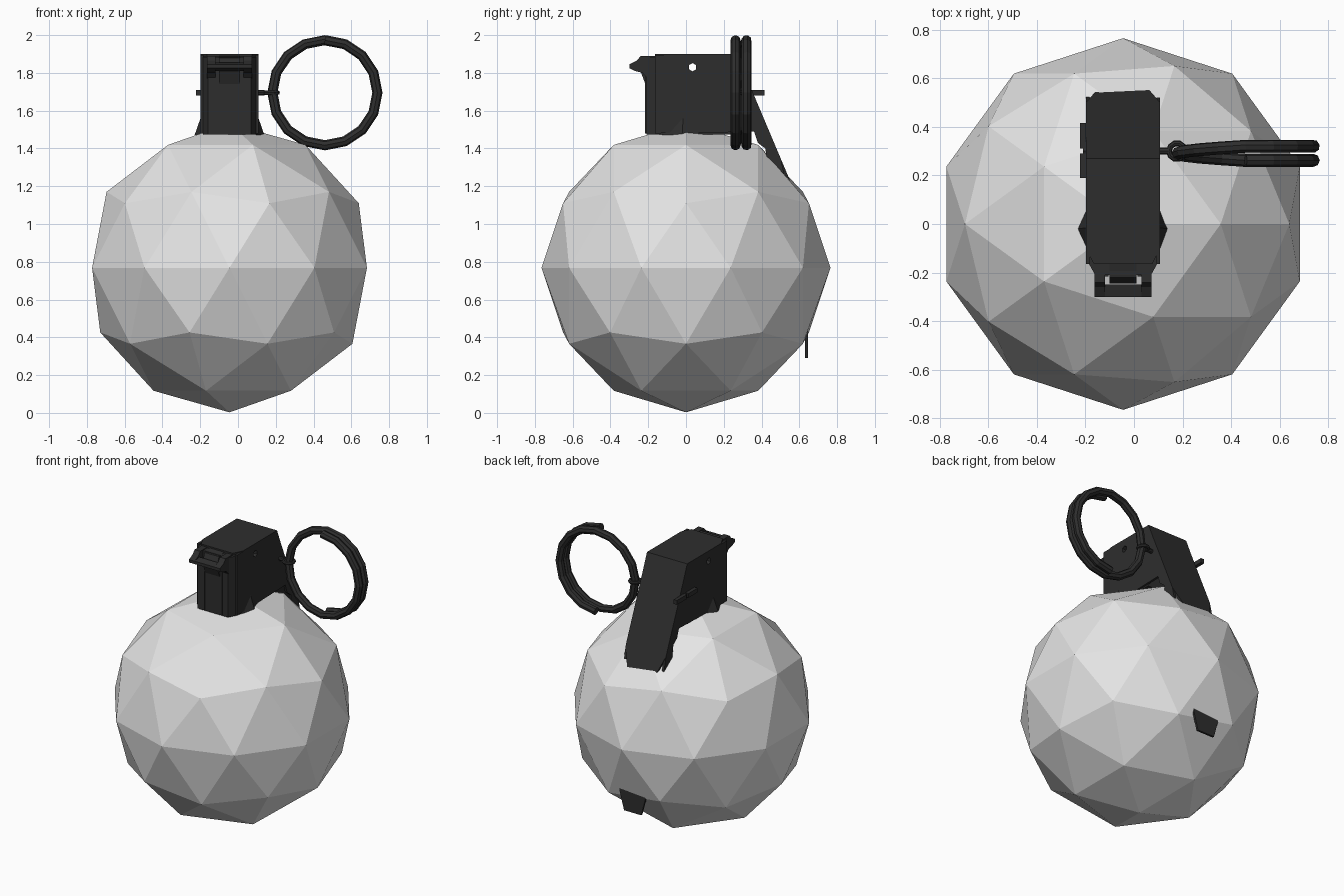
import bpy, bmesh, math
from mathutils import Vector

if "Cube" in bpy.data.objects:
    bpy.data.objects.remove(bpy.data.objects["Cube"])

CX = -0.045  # symmetry plane of the body


def material(name, v):
    m = bpy.data.materials.new(name)
    m.diffuse_color = (v, v, v, 1)
    m.use_nodes = True
    m.node_tree.nodes["Principled BSDF"].inputs["Base Color"].default_value = m.diffuse_color
    return m


GREY = material("light grey", 0.78)
DARK = material("black metal", 0.027)


def finish(name, bm, mat=DARK):
    bmesh.ops.recalc_face_normals(bm, faces=bm.faces[:])
    me = bpy.data.meshes.new(name)
    bm.to_mesh(me)
    bm.free()
    me.materials.append(mat)
    ob = bpy.data.objects.new(name, me)
    bpy.context.collection.objects.link(ob)
    return ob


def loft(name, sections):
    """Join equal-length point loops and cap both ends."""
    bm = bmesh.new()
    loops = [[bm.verts.new(p) for p in s] for s in sections]
    n = len(loops[0])
    for a, b in zip(loops, loops[1:]):
        for i in range(n):
            j = (i + 1) % n
            bm.faces.new((a[i], a[j], b[j], b[i]))
    bm.faces.new(loops[0])
    bm.faces.new(loops[-1])
    return finish(name, bm)


def side_prism(name, profile, x0, x1):
    return loft(name, [[(x, y, z) for y, z in profile] for x in (x0, x1)])


def box(name, x0, x1, y0, y1, z0, z1):
    return side_prism(name, [(y0, z0), (y1, z0), (y1, z1), (y0, z1)], x0, x1)


def tube(name, path, r, closed=False, sides=8):
    cu = bpy.data.curves.new(name, 'CURVE')
    cu.dimensions = '3D'
    cu.bevel_depth = r
    cu.bevel_resolution = (sides - 4) // 2
    cu.use_fill_caps = True
    sp = cu.splines.new('POLY')
    sp.points.add(len(path) - 1)
    for p, c in zip(sp.points, path):
        p.co = (*c, 1)
    sp.use_cyclic_u = closed
    sp.use_smooth = False
    cu.materials.append(DARK)
    ob = bpy.data.objects.new(name, cu)
    bpy.context.collection.objects.link(ob)
    return ob


# faceted ball
bm = bmesh.new()
bmesh.ops.create_icosphere(bm, subdivisions=2, radius=0.765)
bmesh.ops.translate(bm, verts=bm.verts[:], vec=(CX, 0, 0.768))
finish("ball", bm, GREY)

# fuse block with chamfered front corners
outline = [(-0.14, 0.25), (-0.14, -0.165), (-0.115, -0.21),
           (0.115, -0.21), (0.14, -0.165), (0.14, 0.25)]
block = loft("fuse_block", [[(CX + x, y, z) for x, y in outline] for z in (1.475, 1.885)])

# lever strip: (y, z, half width) along its outer face
strip = [(-0.165, 1.9, 0.12), (-0.10, 1.9, 0.153), (0.27, 1.9, 0.153),
         (0.31, 1.80, 0.153), (0.50, 1.35, 0.153), (0.555, 1.22, 0.105),
         (0.645, 1.0, 0.10), (0.645, 0.42, 0.10), (0.645, 0.29, 0.065)]
sections = []
for i, (y, z, w) in enumerate(strip):
    a, b = strip[max(i - 1, 0)], strip[min(i + 1, len(strip) - 1)]
    d = Vector((b[0] - a[0], b[1] - a[1])).normalized() * 0.014
    iy, iz = y + d.y, z - d.x  # inner face offset
    sections.append([(CX - w, y, z), (CX + w, y, z), (CX + w, iy, iz), (CX - w, iy, iz)])
loft("lever_strip", sections)

# lever side flanges and flared feet
flange = [(-0.165, 1.895), (0.27, 1.895), (0.31, 1.80), (0.50, 1.35), (0.53, 1.22),
          (0.45, 1.22), (0.43, 1.33), (0.42, 1.40), (0.38, 1.43), (0.36, 1.49),
          (0.20, 1.485), (-0.165, 1.48)]
holed = [block]
for s, side in ((-1, "left"), (1, "right")):
    holed.append(side_prism(side + "_flange", flange, CX + s * 0.137, CX + s * 0.153))
    foot = bmesh.new()
    pts = [(0.14, -0.13, 1.47), (0.14, 0.09, 1.47), (0.185, -0.02, 1.47), (0.15, -0.015, 1.57)]
    bmesh.ops.convex_hull(foot, input=[foot.verts.new((CX + s * x, y, z)) for x, y, z in pts])
    finish(side + "_foot", foot)

# safety hole through block and flanges
hole = [(0.035 + 0.022 * math.cos(k * math.pi / 3 + math.pi / 6),
         1.83 + 0.022 * math.sin(k * math.pi / 3 + math.pi / 6)) for k in range(6)]
cutter = side_prism("hole_cutter", hole, -0.5, 0.4)
cutter.hide_render = True
cutter.hide_set(True)
for ob in holed:
    m = ob.modifiers.new("hole", 'BOOLEAN')
    m.operation = 'DIFFERENCE'
    m.solver = 'EXACT'
    m.object = cutter

# front hinge: two arms, cross bar, centre tongue, front ribs
arm = [(-0.30, 1.825), (-0.27, 1.81), (-0.23, 1.80), (-0.205, 1.77),
       (-0.16, 1.77), (-0.16, 1.89), (-0.24, 1.89), (-0.26, 1.865), (-0.30, 1.845)]
for s, side in ((-1, "left"), (1, "right")):
    side_prism(side + "_hinge_arm", arm, CX + s * 0.075, CX + s * 0.118)
    box(side + "_front_rib", CX + s * 0.06, CX + s * 0.075, -0.216, -0.20, 1.48, 1.78)
side_prism("hinge_bar", [(-0.30, 1.825), (-0.25, 1.81), (-0.25, 1.855), (-0.30, 1.845)],
           CX - 0.118, CX + 0.118)
side_prism("hinge_tongue", [(-0.245, 1.82), (-0.215, 1.74), (-0.20, 1.74), (-0.14, 1.87),
                            (-0.14, 1.895), (-0.22, 1.88)], CX - 0.055, CX + 0.055)

# safety pin with bent legs and eye
PY, PZ = 0.30, 1.695
tube("pin", [(-0.21, PY, PZ), (0.14, PY, PZ)], 0.014)
box("pin_leg_front", -0.222, -0.197, 0.19, 0.29, PZ - 0.015, PZ + 0.015)
box("pin_leg_back", -0.222, -0.197, 0.31, 0.415, PZ - 0.015, PZ + 0.015)
tube("pin_eye", [(0.177 + 0.033 * math.cos(k * math.pi / 5),
                  PY + 0.033 * math.sin(k * math.pi / 5), PZ) for k in range(10)],
     0.012, closed=True)

# split pull ring: one and a half turns, doubled on its right half
N = 8  # segments per half turn
path = []
for k in range(3 * N + 1):
    a = math.pi / 2 - k * math.pi / N
    t = min(max((k - N) / N, 0), 1)
    path.append((0.46 + 0.278 * math.cos(a), 0.262 + 0.058 * t, 1.695 + 0.278 * math.sin(a)))
tube("pull_ring", path, 0.027)
